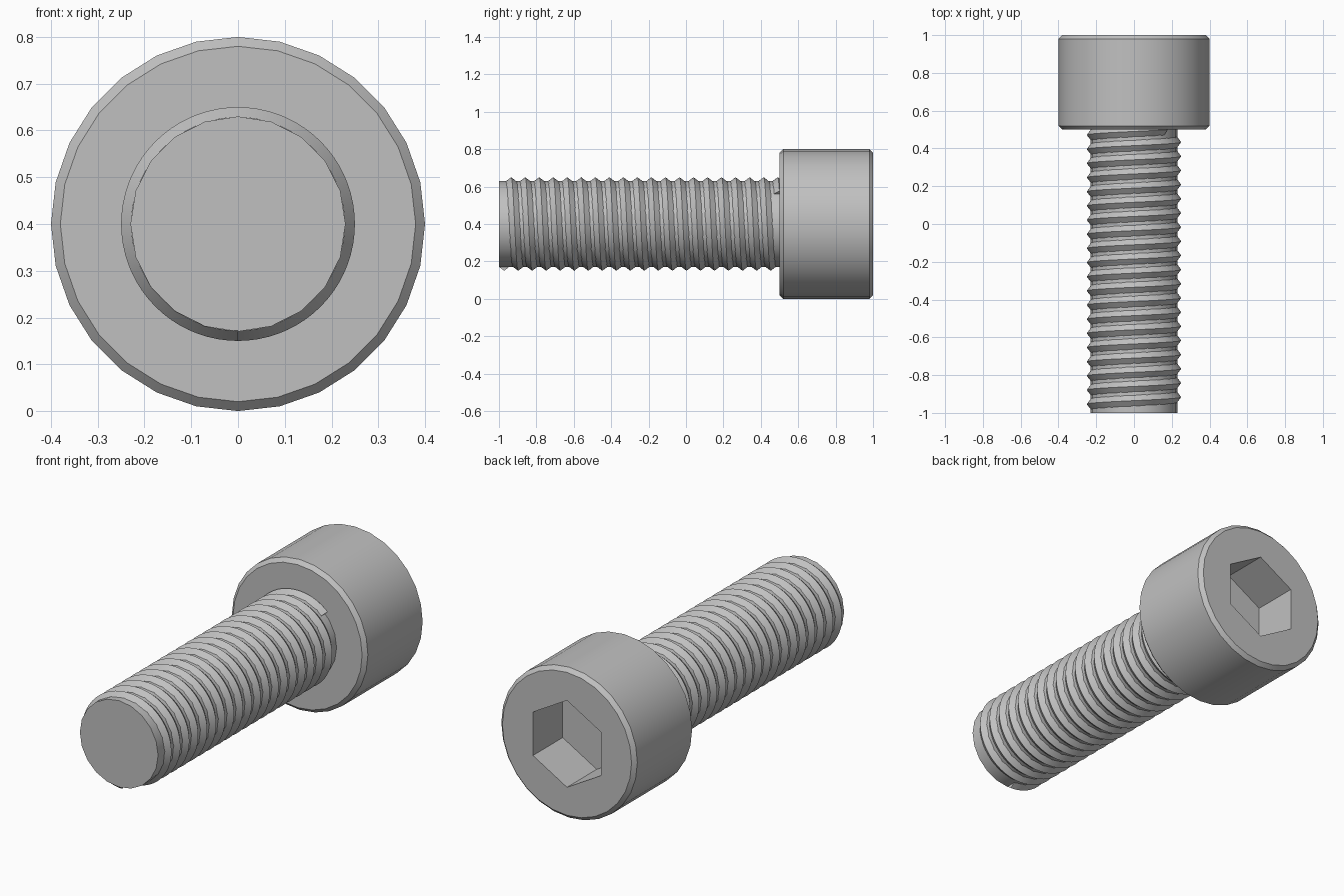
import bpy, bmesh
from math import sin, cos, pi, radians

AXIS_Z = 0.4
HEAD_R, CORE_R, CREST_R = 0.4, 0.23, 0.25
PITCH, HALF_WIDTH = 0.075, 0.029
SEGMENTS = 72  # steps per thread turn

cube = bpy.data.objects.get("Cube")
if cube:
    bpy.data.objects.remove(cube, do_unlink=True)

steel = bpy.data.materials.new("grey_steel")
steel.use_nodes = True
colour = (0.53, 0.53, 0.53, 1)
steel.diffuse_color = colour
steel.node_tree.nodes["Principled BSDF"].inputs["Base Color"].default_value = colour


def point(r, a, y):
    """Point at angle a (clockwise from the top, seen from the front)."""
    return (r * sin(a), y, AXIS_Z + r * cos(a))


def ring(bm, r, y, sides):
    return [bm.verts.new(point(r, 2 * pi * i / sides, y)) for i in range(sides)]


def bridge(bm, a, b):
    n = len(a)
    for i in range(n):
        j = (i + 1) % n
        bm.faces.new((a[i], a[j], b[j], b[i]))


def loop_edges(bm, loop):
    return [bm.edges.get((loop[i - 1], loop[i])) for i in range(len(loop))]


def finish(bm, name):
    bmesh.ops.recalc_face_normals(bm, faces=bm.faces)
    mesh = bpy.data.meshes.new(name)
    bm.to_mesh(mesh)
    bm.free()
    mesh.materials.append(steel)
    obj = bpy.data.objects.new(name, mesh)
    bpy.context.collection.objects.link(obj)
    bpy.ops.object.select_all(action="DESELECT")
    obj.select_set(True)
    bpy.context.view_layer.objects.active = obj
    bpy.ops.object.shade_smooth_by_angle(angle=radians(30))
    return obj


# Head: chamfered cylinder with a hexagonal socket in its back face
bm = bmesh.new()
profile = [(HEAD_R - 0.02, 0.5), (HEAD_R, 0.52), (HEAD_R, 0.98), (HEAD_R - 0.02, 1.0)]
rings = [ring(bm, r, y, 28) for r, y in profile]
for a, b in zip(rings, rings[1:]):
    bridge(bm, a, b)
bm.faces.new(rings[0])
socket_rim = ring(bm, 0.231, 1.0, 6)
socket_floor = ring(bm, 0.231, 0.75, 6)
bridge(bm, socket_rim, socket_floor)
bm.faces.new(socket_floor)
edges = loop_edges(bm, rings[-1]) + loop_edges(bm, socket_rim)
bmesh.ops.triangle_fill(bm, edges=edges, use_beauty=True)
finish(bm, "socket_head")

# Shank core
bm = bmesh.new()
tip, base = ring(bm, CORE_R, -1.0, 20), ring(bm, CORE_R, 0.5, 20)
bridge(bm, tip, base)
bm.faces.new(tip)
bm.faces.new(base)
finish(bm, "shank_core")

# Thread: right-handed triangular ridge starting at the bottom of the tip
bm = bmesh.new()
start_y = -0.9725
steps = int((0.5 - start_y) / PITCH * SEGMENTS)
sections = []
for i in range(steps + 1):
    a = pi + 2 * pi * i / SEGMENTS
    y = start_y + PITCH * i / SEGMENTS
    corners = [(CORE_R - 0.002, -HALF_WIDTH), (CREST_R, 0), (CORE_R - 0.002, HALF_WIDTH)]
    sections.append([bm.verts.new(point(r, a, y + dy)) for r, dy in corners])
for a, b in zip(sections, sections[1:]):
    bridge(bm, a, b)
bm.faces.new(sections[0])
bm.faces.new(sections[-1])
finish(bm, "thread")
